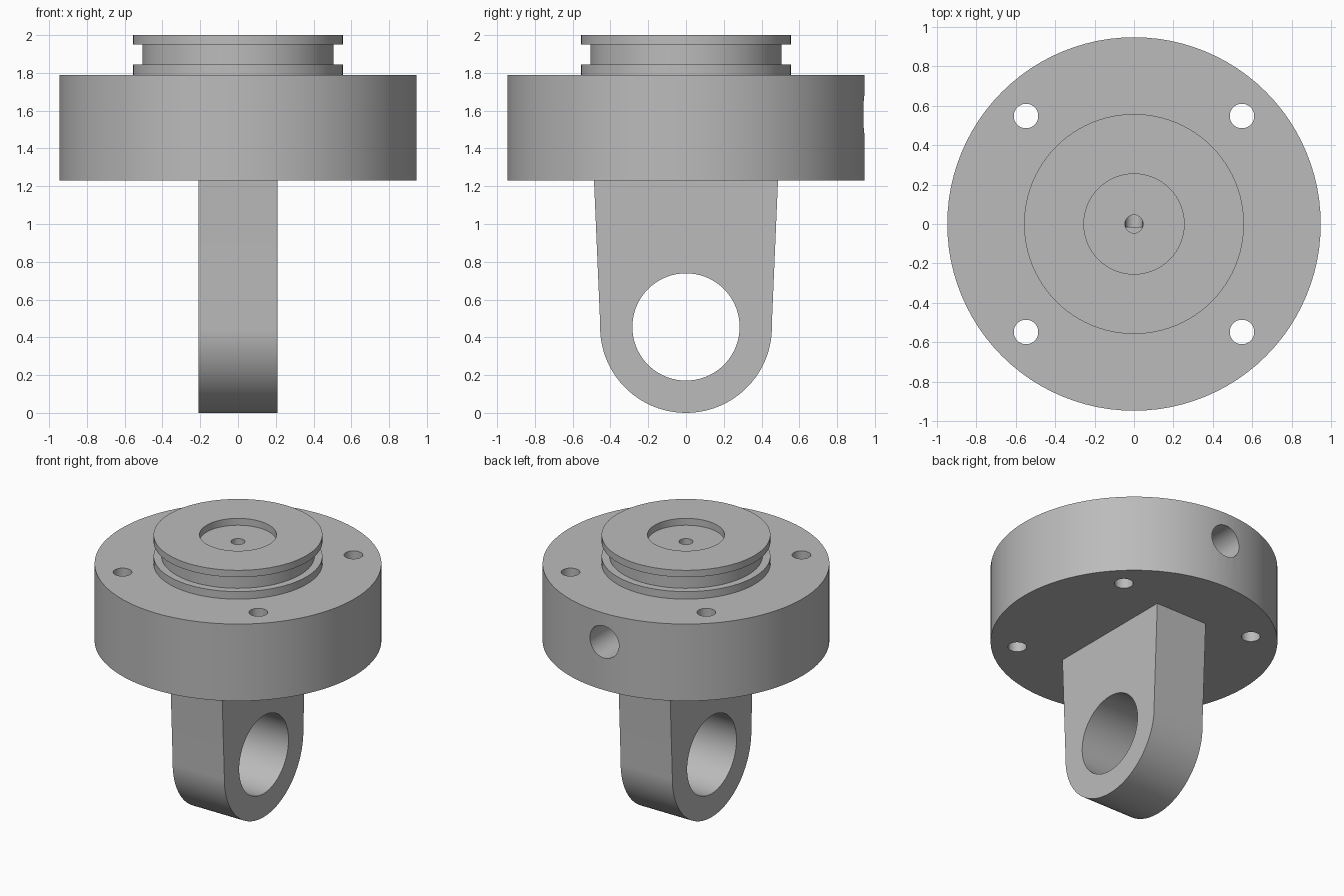
import bpy, bmesh, math
from mathutils import Matrix, Vector

if "Cube" in bpy.data.objects:
    bpy.data.objects.remove(bpy.data.objects["Cube"], do_unlink=True)

grey = bpy.data.materials.new("machined_grey")
grey.use_nodes = True
colour = (0.5, 0.5, 0.5, 1)
grey.diffuse_color = colour
grey.node_tree.nodes["Principled BSDF"].inputs["Base Color"].default_value = colour


def add_object(name, bm):
    bmesh.ops.recalc_face_normals(bm, faces=bm.faces)
    mesh = bpy.data.meshes.new(name)
    bm.to_mesh(mesh)
    bm.free()
    obj = bpy.data.objects.new(name, mesh)
    bpy.context.collection.objects.link(obj)
    mesh.materials.append(grey)
    return obj


def lathe(name, profile, steps=96):
    """Revolve an (r, z) profile about the z axis."""
    bm = bmesh.new()
    verts = [bm.verts.new((r, 0, z)) for r, z in profile]
    edges = [bm.edges.new(pair) for pair in zip(verts, verts[1:])]
    bmesh.ops.spin(bm, geom=verts + edges, axis=(0, 0, 1), cent=(0, 0, 0),
                   angle=math.tau, steps=steps)
    bmesh.ops.remove_doubles(bm, verts=bm.verts, dist=0.0001)
    return add_object(name, bm)


def drill(name, start, end, radius, segments=48):
    """Hidden cylinder from start to end, used as a cutter."""
    start, end = Vector(start), Vector(end)
    axis = end - start
    turn = Vector((0, 0, 1)).rotation_difference(axis).to_matrix().to_4x4()
    bm = bmesh.new()
    bmesh.ops.create_cone(bm, cap_ends=True, segments=segments, radius1=radius,
                          radius2=radius, depth=axis.length,
                          matrix=Matrix.Translation((start + end) / 2) @ turn)
    obj = add_object(name, bm)
    obj.hide_render = True
    obj.hide_set(True)
    return obj


def cut(obj, cutter):
    mod = obj.modifiers.new(cutter.name, "BOOLEAN")
    mod.operation = "DIFFERENCE"
    mod.solver = "EXACT"
    mod.object = cutter


def finish(obj):
    """Apply the cuts, drop the cutters and smooth the curved walls."""
    bpy.ops.object.select_all(action="DESELECT")
    bpy.context.view_layer.objects.active = obj
    obj.select_set(True)
    cutters = [m.object for m in obj.modifiers]
    for mod in list(obj.modifiers):
        bpy.ops.object.modifier_apply(modifier=mod.name)
    for cutter in cutters:
        bpy.data.objects.remove(cutter, do_unlink=True)
    bpy.ops.object.shade_smooth_by_angle(angle=math.radians(30))


# Flange disc with grooved spigot and shallow counterbore
FLANGE_R, BASE, SHOULDER, TOP = 0.946, 1.23, 1.79, 2.0
SPIGOT_R, GROOVE_R, PORT_Z = 0.557, 0.505, 1.58
flange = lathe("flange_and_spigot", [
    (0, BASE), (FLANGE_R, BASE), (FLANGE_R, SHOULDER), (SPIGOT_R, SHOULDER),
    (SPIGOT_R, 1.845), (GROOVE_R, 1.845), (GROOVE_R, 1.95), (SPIGOT_R, 1.95),
    (SPIGOT_R, TOP), (0.254, TOP), (0.254, 1.95), (0, 1.95)])

# Four bolt holes
for sx in (-1, 1):
    for sy in (-1, 1):
        x, y = 0.547 * sx, 0.547 * sy
        cut(flange, drill("bolt_hole", (x, y, 1.1), (x, y, 1.9), 0.062))

# Rear port, narrow channel and central feed hole
cut(flange, drill("port", (0, 1.1, PORT_Z), (0, 0.45, PORT_Z), 0.117))
cut(flange, drill("channel", (0, 0.6, PORT_Z), (0, -0.015, PORT_Z), 0.044))
cut(flange, drill("feed_hole", (0, 0, 2.1), (0, 0, PORT_Z), 0.046))
finish(flange)

# Lug: tapered plate with a round end
LUG_R, HALF, EYE_Z = 0.455, 0.208, 0.455
taper = math.radians(2.4)
outline = [(0.487, BASE)]
for i in range(49):
    a = taper - (math.pi + 2 * taper) * i / 48
    outline.append((LUG_R * math.cos(a), EYE_Z + LUG_R * math.sin(a)))
outline.append((-0.487, BASE))
bm = bmesh.new()
face = bm.faces.new([bm.verts.new((-HALF, y, z)) for y, z in outline])
extruded = bmesh.ops.extrude_face_region(bm, geom=[face])["geom"]
bmesh.ops.translate(bm, vec=(2 * HALF, 0, 0),
                    verts=[v for v in extruded if isinstance(v, bmesh.types.BMVert)])
lug = add_object("lug", bm)
cut(lug, drill("eye_hole", (-1, 0, EYE_Z), (1, 0, EYE_Z), 0.284, 72))
finish(lug)
